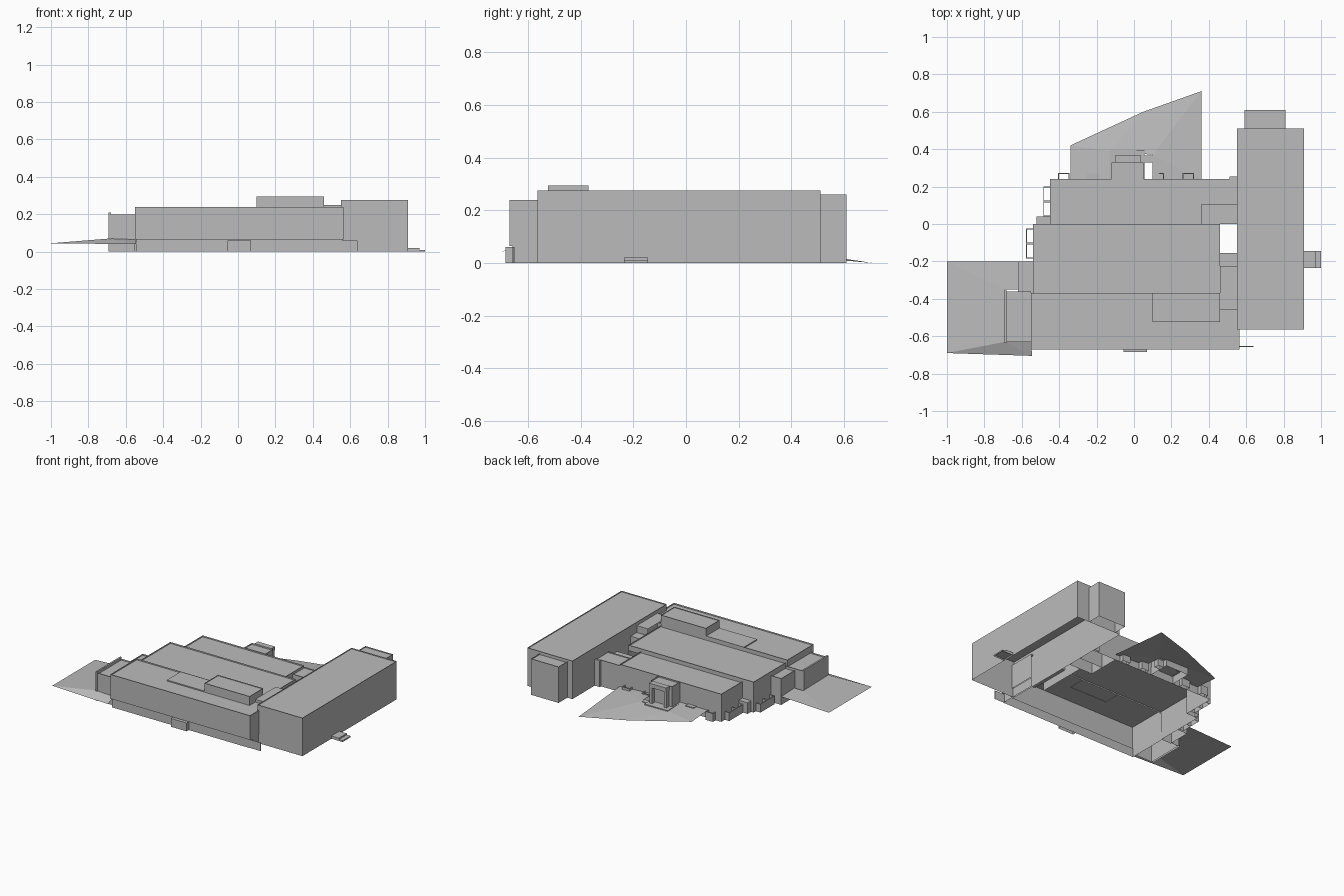
import bpy, bmesh

cube = bpy.data.objects.get("Cube")
if cube:
    bpy.data.objects.remove(cube, do_unlink=True)

grey = bpy.data.materials.new("plain grey")
grey.use_nodes = True
tone = (0.5, 0.5, 0.5, 1)
grey.diffuse_color = tone
grey.node_tree.nodes["Principled BSDF"].inputs["Base Color"].default_value = tone


def finish(name, bm):
    mesh = bpy.data.meshes.new(name)
    bm.to_mesh(mesh)
    bm.free()
    mesh.materials.append(grey)
    ob = bpy.data.objects.new(name, mesh)
    bpy.context.collection.objects.link(ob)
    return ob


def shell(name, x, y, z, keep="TNSEW", rim=0.0):
    """Box with only the named sides; a rim sinks the roof inside a parapet."""
    bm = bmesh.new()
    v = [[[bm.verts.new((a, b, c)) for c in z] for b in y] for a in x]
    sides = {
        "T": (v[0][0][1], v[1][0][1], v[1][1][1], v[0][1][1]),
        "B": (v[0][0][0], v[0][1][0], v[1][1][0], v[1][0][0]),
        "S": (v[0][0][0], v[1][0][0], v[1][0][1], v[0][0][1]),
        "N": (v[1][1][0], v[0][1][0], v[0][1][1], v[1][1][1]),
        "W": (v[0][1][0], v[0][0][0], v[0][0][1], v[0][1][1]),
        "E": (v[1][0][0], v[1][1][0], v[1][1][1], v[1][0][1]),
    }
    made = {k: bm.faces.new(sides[k]) for k in keep}
    if rim:
        roof = made["T"]
        bmesh.ops.inset_individual(bm, faces=[roof], thickness=rim)
        edge = bmesh.ops.extrude_face_region(bm, geom=[roof])
        drop = [g for g in edge["geom"] if isinstance(g, bmesh.types.BMVert)]
        bmesh.ops.translate(bm, verts=drop, vec=(0, 0, -rim))
        if roof.is_valid:
            bmesh.ops.delete(bm, geom=[roof], context="FACES_ONLY")
    loose = [w for w in bm.verts if not w.link_faces]
    bmesh.ops.delete(bm, geom=loose, context="VERTS")
    return finish(name, bm)


def sheet(name, points, faces):
    bm = bmesh.new()
    vs = [bm.verts.new(p) for p in points]
    for f in faces:
        bm.faces.new([vs[i] for i in f])
    bmesh.ops.recalc_face_normals(bm, faces=bm.faces[:])
    return finish(name, bm)


# East wing, its rear annex and side step
shell("east_wing", (0.55, 0.91), (-0.565, 0.51), (0, 0.275), rim=0.008)
shell("east_wing_annex", (0.59, 0.81), (0.51, 0.61), (0, 0.26), "TNEW", 0.008)
shell("side_step_lower", (0.91, 1.0), (-0.235, -0.145), (0, 0.01))
shell("side_step_upper", (0.91, 0.97), (-0.235, -0.145), (0.01, 0.02))

# Front hall: overhanging upper storey on a slightly recessed base
shell("front_hall_upper", (-0.55, 0.565), (-0.67, -0.37), (0.065, 0.24), "TSEW", 0.01)
shell("front_hall_base", (-0.545, 0.56), (-0.66, -0.37), (0, 0.065), "SEW")
shell("front_hall_rear_step", (-0.55, 0.46), (-0.6, -0.37), (0.2, 0.24), "N")
shell("front_porch", (-0.055, 0.07), (-0.685, -0.66), (0, 0.06))
shell("front_fence", (0.56, 0.64), (-0.658, -0.652), (0, 0.06))
shell("roof_penthouse", (0.1, 0.46), (-0.525, -0.37), (0.23, 0.295), rim=0.006)
shell("roof_pad", (-0.2, 0.1), (-0.525, -0.37), (0.228, 0.238))

# Middle hall
shell("middle_hall", (-0.54, 0.46), (-0.37, 0.0), (0, 0.22), "TEW", 0.01)
shell("middle_hall_rear_step", (-0.54, 0.46), (-0.1, 0.0), (0.18, 0.22), "N")
shell("middle_hall_rear_corner", (-0.54, -0.45), (-0.1, 0.0), (0, 0.18), "N")

# Rear hall with projecting entrance
shell("rear_hall", (-0.45, 0.36), (0.0, 0.24), (0, 0.2), "TNEW", 0.01)
shell("entrance_upper", (-0.12, 0.05), (0.24, 0.33), (0.05, 0.2), "TNEW", 0.01)
shell("entrance_canopy", (-0.1, 0.035), (0.33, 0.37), (0.17, 0.2), "TBNEW")
for x in (-0.1, 0.015):
    shell("entrance_pier", (x, x + 0.02), (0.335, 0.365), (0.04, 0.17), "NSEW")
shell("entrance_landing", (-0.13, 0.055), (0.24, 0.395), (0, 0.055), "TNEW")
shell("entrance_ramp_wall", (0.055, 0.1), (0.33, 0.365), (0, 0.05))

# Links between the halls and the east wing
shell("front_link", (0.46, 0.55), (-0.46, -0.225), (0.06, 0.25), "TBNS")
shell("front_link_low", (0.46, 0.55), (-0.225, -0.155), (0.06, 0.2), "TBNS")
shell("rear_link", (0.36, 0.55), (0.105, 0.24), (0, 0.19), "TNS", 0.008)
shell("rear_link_low", (0.36, 0.55), (0.0, 0.105), (0, 0.15), "TS")
shell("rear_link_pier", (0.51, 0.55), (0.24, 0.255), (0, 0.19), "TNW")

# West annexes and screen wall
shell("west_annex", (-0.68, -0.55), (-0.63, -0.36), (0, 0.2), "TNSW", 0.01)
shell("west_screen_wall", (-0.692, -0.68), (-0.635, -0.355), (0, 0.21))
shell("west_lobby", (-0.62, -0.54), (-0.365, -0.2), (0, 0.19), "TNSW", 0.01)
shell("west_buttress", (-0.52, -0.45), (0.0, 0.04), (0, 0.08), "TNSW")

# Open window wells made of thin walls
t = 0.005


def well(x, y, side):
    h = (0, 0.06)
    shell("window_well_end", (x[0], x[0] + t) if side == "N" else x,
          y if side == "N" else (y[0], y[0] + t), h)
    shell("window_well_end", (x[1] - t, x[1]) if side == "N" else x,
          y if side == "N" else (y[1] - t, y[1]), h)
    shell("window_well_front", x if side == "N" else (x[0], x[0] + t),
          (y[1] - t, y[1]) if side == "N" else y, h)


for x in (-0.405, 0.1, 0.26):
    well((x, x + 0.06), (0.24, 0.272), "N")
for x0, x1, y in ((-0.485, -0.45, 0.04), (-0.485, -0.45, 0.12),
                  (-0.577, -0.54, -0.185), (-0.577, -0.54, -0.105)):
    well((x0, x1), (y, y + 0.08), "W")
shell("covered_well", (-0.25, -0.185), (0.24, 0.27), (0, 0.06))

# Sloping ground on the west side
sheet("west_bank",
      [(-1, -0.2, 0.045), (-1, -0.69, 0.045), (-0.545, -0.705, 0.04),
       (-0.69, -0.63, 0.07), (-0.69, -0.35, 0.065), (-0.62, -0.35, 0.065),
       (-0.62, -0.2, 0.06), (-0.55, -0.63, 0.065)],
      [(0, 1, 3, 4), (1, 2, 3), (2, 7, 3), (0, 4, 5, 6)])

# Sloping ground behind the rear hall
sheet("rear_bank",
      [(-0.34, 0.24, 0.055), (-0.34, 0.42, 0.04), (0.05, 0.6, 0.015),
       (0.36, 0.71, 0), (0.36, 0.24, 0.04), (0.1, 0.37, 0.05),
       (0.1, 0.24, 0.055), (-0.13, 0.39, 0.05), (-0.13, 0.24, 0.055)],
      [(0, 1, 7, 8), (1, 2, 7), (2, 3, 5), (2, 5, 7), (3, 4, 5), (4, 6, 5)])
